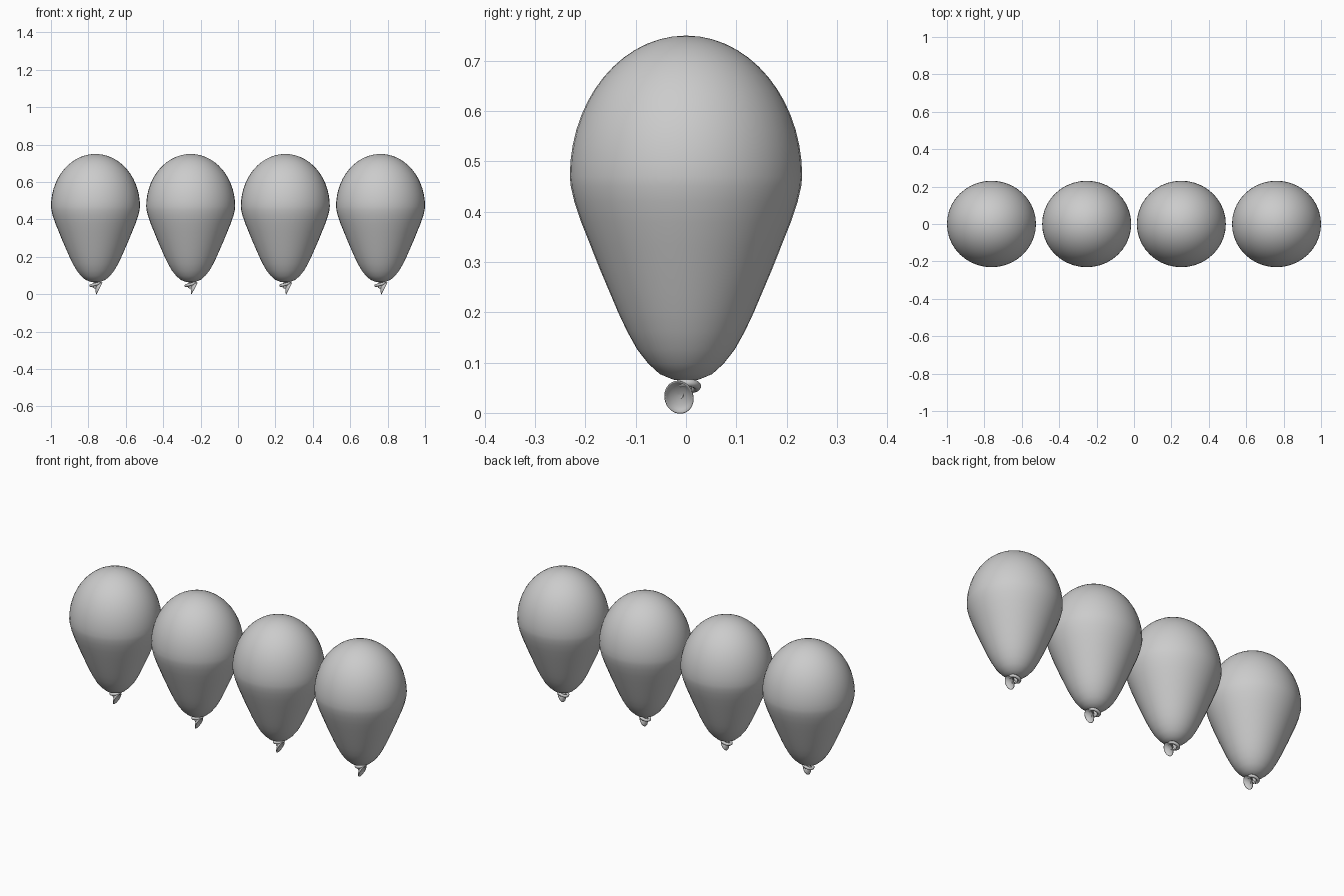
import bpy, math
from mathutils import Vector, Matrix

if "Cube" in bpy.data.objects:
    bpy.data.objects.remove(bpy.data.objects["Cube"])

SEG = 40
CENTRES = (-0.762, -0.253, 0.253, 0.762)


def lathe(name, profile, matrix, sx=1.0, sy=1.0):
    """Revolve (radius, height) points about z, then place with a matrix."""
    verts, faces = [], []
    for r, z in profile:
        for i in range(SEG):
            a = 2 * math.pi * i / SEG
            verts.append(matrix @ Vector((r * sx * math.cos(a), r * sy * math.sin(a), z)))
    for j in range(len(profile) - 1):
        for i in range(SEG):
            k = (i + 1) % SEG
            faces.append((j * SEG + i, j * SEG + k, (j + 1) * SEG + k, (j + 1) * SEG + i))
    faces.append(tuple(reversed(range(SEG))))
    faces.append(tuple(range((len(profile) - 1) * SEG, len(profile) * SEG)))
    me = bpy.data.meshes.new(name)
    me.from_pydata(verts, [], faces)
    me.shade_smooth()
    ob = bpy.data.objects.new(name, me)
    bpy.context.collection.objects.link(ob)
    return ob


def tube(name, points, radius, offset, cyclic=False):
    """Rounded rubber strand along a smooth path."""
    cu = bpy.data.curves.new(name, 'CURVE')
    cu.dimensions = '3D'
    cu.bevel_depth = radius
    cu.bevel_resolution = 3
    cu.use_fill_caps = True
    sp = cu.splines.new('NURBS')
    sp.points.add(len(points) - 1)
    for p, co in zip(sp.points, points):
        p.co = (*co, 1)
    sp.order_u = 3
    sp.use_cyclic_u = cyclic
    sp.use_endpoint_u = not cyclic
    ob = bpy.data.objects.new(name, cu)
    ob.location = offset
    bpy.context.collection.objects.link(ob)
    return ob


# Teardrop outline: tapered lower half, elliptical dome above
body = [(0.002, 0.063), (0.025, 0.066), (0.052, 0.077), (0.075, 0.098), (0.097, 0.126),
        (0.117, 0.162), (0.135, 0.2), (0.151, 0.238), (0.171, 0.285), (0.190, 0.333),
        (0.208, 0.378), (0.222, 0.42), (0.229, 0.45)]
body += [(0.231 * math.cos(t), 0.47 + 0.28 * math.sin(t))
         for t in (math.radians(89.5) * i / 14 for i in range(15))]

# Shallow dish at the end of the neck (open side along +z)
lip = [(0.006, -0.012), (0.014, -0.009), (0.024, -0.003), (0.031, 0.002), (0.034, 0.005),
       (0.0345, 0.007), (0.032, 0.007), (0.028, 0.003), (0.02, -0.001), (0.01, -0.004), (0.001, -0.005)]

# Dish frame: facing +x and downwards
normal = Vector((0.89, 0, -0.45)).normalized()
side = Vector((0, 0.98, 0.2))
side = (side - normal * side.dot(normal)).normalized()
up = normal.cross(side)
dish = Matrix((up, side, normal)).transposed().to_4x4()

for n, x in enumerate(CENTRES, 1):
    lathe(f"balloon_body_{n}", body, Matrix.Translation((x, 0, 0)), 0.238 / 0.231, 1.0)
    lathe(f"balloon_lip_{n}", lip, Matrix.Translation((x + 0.015, -0.014, 0.034)) @ dish, 1.06, 0.84)

    # Knot: a tilted loop and the short neck through it
    loop = [(0.026 * math.cos(a), 0.002 + 0.021 * math.sin(a),
             0.053 + 0.007 * math.cos(a))
            for a in (2 * math.pi * i / 10 for i in range(10))]
    tube(f"knot_loop_{n}", loop, 0.008, (x, 0, 0), True)
    tube(f"knot_neck_{n}", [(0, 0, 0.07), (-0.002, 0.004, 0.055), (-0.01, 0, 0.042),
                            (0.0, -0.008, 0.038), (0.008, -0.013, 0.037)], 0.009, (x, 0, 0))
